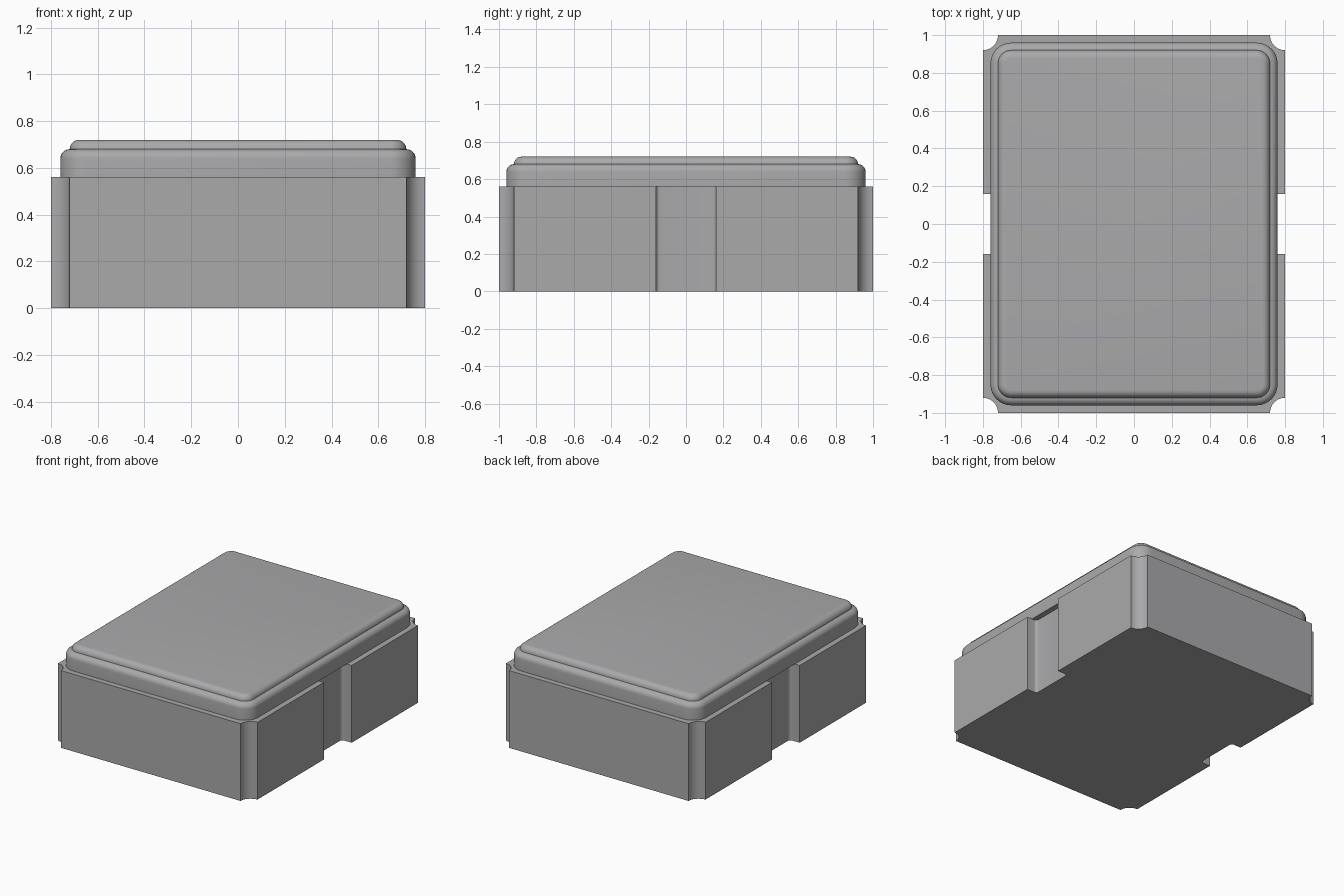
import bpy, bmesh, math
from mathutils import Vector

if "Cube" in bpy.data.objects:
    bpy.data.objects.remove(bpy.data.objects["Cube"], do_unlink=True)

grey = bpy.data.materials.new("mid grey")
grey.use_nodes = True
colour = (0.40, 0.40, 0.41, 1)
grey.diffuse_color = colour
grey.node_tree.nodes["Principled BSDF"].inputs["Base Color"].default_value = colour


def arc(cx, cy, r, start, end, steps=8):
    """Points along an arc, angles in degrees."""
    angles = [math.radians(start + (end - start) * i / steps) for i in range(steps + 1)]
    return [(cx + r * math.cos(a), cy + r * math.sin(a)) for a in angles]


def loft(name, sections):
    """Skin a stack of (outline, z) sections and cap both ends."""
    bm = bmesh.new()
    rings = [[bm.verts.new((x, y, z)) for x, y in pts] for pts, z in sections]
    for low, high in zip(rings, rings[1:]):
        for i in range(len(low)):
            j = (i + 1) % len(low)
            bm.faces.new((low[i], low[j], high[j], high[i]))
    bm.faces.new(rings[0][::-1])
    bm.faces.new(rings[-1])
    bmesh.ops.recalc_face_normals(bm, faces=bm.faces)
    mesh = bpy.data.meshes.new(name)
    bm.to_mesh(mesh)
    bm.free()
    obj = bpy.data.objects.new(name, mesh)
    bpy.context.collection.objects.link(obj)
    mesh.materials.append(grey)
    bpy.ops.object.select_all(action='DESELECT')
    bpy.context.view_layer.objects.active = obj
    obj.select_set(True)
    bpy.ops.object.shade_smooth_by_angle(angle=math.radians(35))
    return obj


def rounded_rect(hx, hy, r):
    pts = []
    for k, (sx, sy) in enumerate([(1, 1), (-1, 1), (-1, -1), (1, -1)]):
        pts += arc(sx * (hx - r), sy * (hy - r), r, 90 * k, 90 * k + 90)
    return pts


# Base block: scooped corners and a filleted slot in each long side
W, L, H = 0.8, 1.0, 0.56
SCOOP, SLOT, DEPTH, FILLET = 0.08, 0.16, 0.08, 0.02
floor = W - DEPTH + FILLET
half = [(W, -SLOT)]
half += arc(floor, -SLOT + FILLET, FILLET, 270, 180, 6)
half += arc(floor, SLOT - FILLET, FILLET, 180, 90, 6)
half += [(W, SLOT)]
half += arc(W, L, SCOOP, 270, 180, 12)
half += arc(-W, L, SCOOP, 360, 270, 12)
outline = half + [(-x, -y) for x, y in half]
loft("base_block", [(outline, 0), (outline, H)])

# Stepped lid: two rounded shoulders, one above the other
STEP = 0.04
profile = [(0, H)]
for n in range(2):
    z = 0.64 + n * STEP
    for i in range(7):
        a = math.pi / 2 * i / 6
        point = (n * STEP + STEP * (1 - math.cos(a)), z + STEP * math.sin(a))
        if (Vector(point) - Vector(profile[-1])).length > 1e-5:
            profile.append(point)
loft("stepped_lid", [(rounded_rect(0.76 - d, 0.96 - d, 0.11 - d), z) for d, z in profile])
